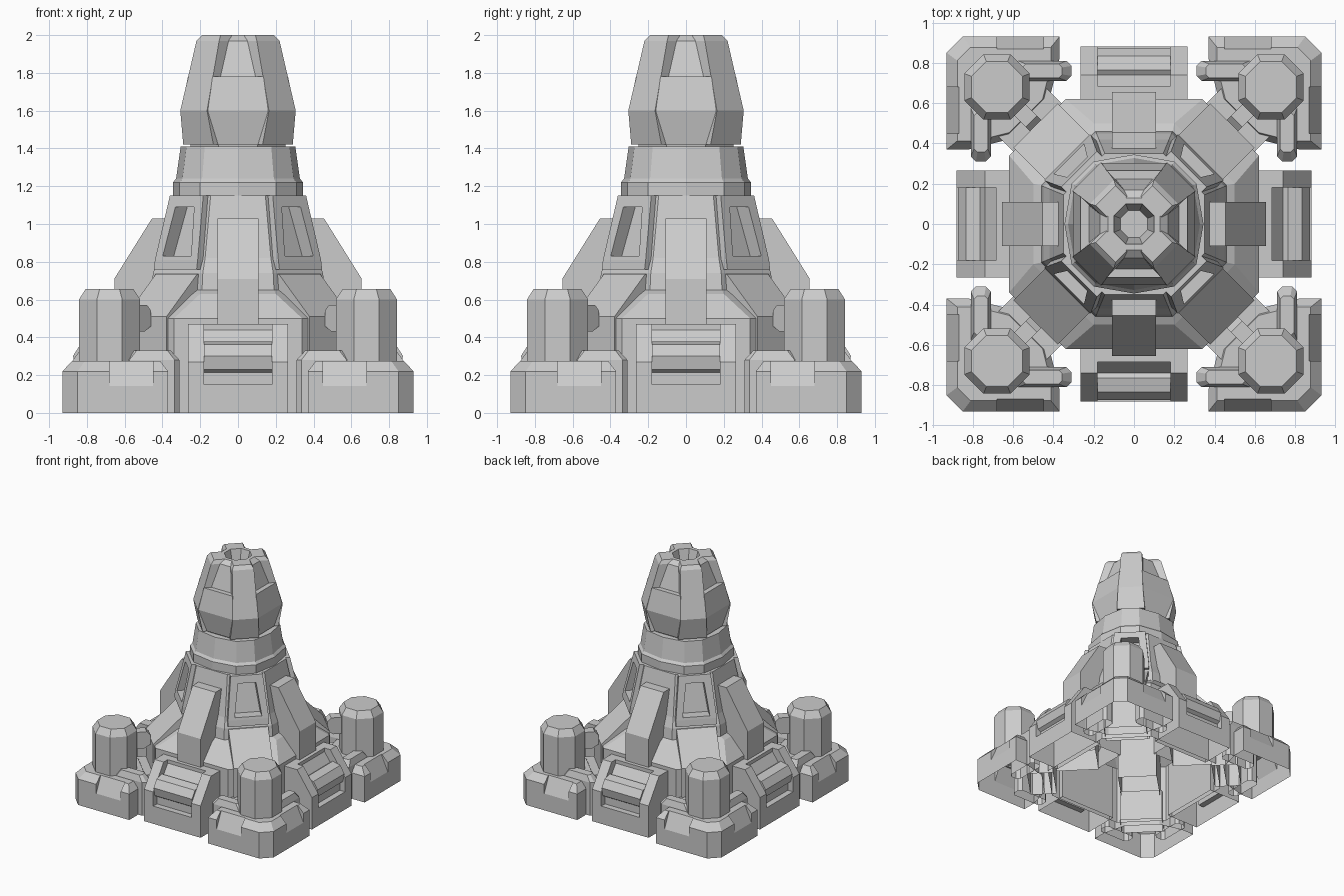
import bpy, bmesh, math
from mathutils import Matrix

if "Cube" in bpy.data.objects:
    bpy.data.objects.remove(bpy.data.objects["Cube"])

QUARTERS = [math.radians(90 * k) for k in range(4)]
DIAGONALS = [a + math.radians(45) for a in QUARTERS]


def loft(rings):
    """Stack of (2D points, z) rings joined by quads, capped."""
    bm = bmesh.new()
    rows = [[bm.verts.new((x, y, z)) for x, y in pts] for pts, z in rings]
    n = len(rows[0])
    for a, b in zip(rows, rows[1:]):
        for i in range(n):
            bm.faces.new((a[i], a[(i + 1) % n], b[(i + 1) % n], b[i]))
    bm.faces.new(rows[0][::-1])
    bm.faces.new(rows[-1])
    return bm


def prism(profile, v0, v1):
    """(radius, z) outline extruded sideways from v0 to v1."""
    bm = bmesh.new()
    a = [bm.verts.new((r, v0, z)) for r, z in profile]
    b = [bm.verts.new((r, v1, z)) for r, z in profile]
    n = len(a)
    for i in range(n):
        bm.faces.new((a[i], a[(i + 1) % n], b[(i + 1) % n], b[i]))
    bm.faces.new(a[::-1])
    bm.faces.new(b)
    return bm


def finish(bm, name, angle=0.0):
    bmesh.ops.recalc_face_normals(bm, faces=bm.faces)
    bm.transform(Matrix.Rotation(angle, 4, 'Z'))
    me = bpy.data.meshes.new(name)
    bm.to_mesh(me)
    bm.free()
    ob = bpy.data.objects.new(name, me)
    bpy.context.collection.objects.link(ob)
    return ob


def cut(ob, cutter):
    mod = ob.modifiers.new("cut", 'BOOLEAN')
    mod.operation = 'DIFFERENCE'
    mod.solver = 'EXACT'
    mod.object = cutter
    dg = bpy.context.evaluated_depsgraph_get()
    me = bpy.data.meshes.new_from_object(ob.evaluated_get(dg))
    ob.modifiers.clear()
    ob.data = me
    bpy.data.objects.remove(cutter)


def open_bottom(ob):
    """Remove the lowest flat face: the model is hollow underneath."""
    bm = bmesh.new()
    bm.from_mesh(ob.data)
    low = min(v.co.z for v in bm.verts)
    faces = [f for f in bm.faces if all(v.co.z < low + 1e-4 for v in f.verts)]
    bmesh.ops.delete(bm, geom=faces, context='FACES')
    bm.to_mesh(ob.data)
    bm.free()


def octagon(a, h=None, cx=0.0, cy=0.0):
    """Octagon with flats facing the axes: apothem a, half side h."""
    h = a * math.tan(math.pi / 8) if h is None else h
    pts = [(a, -h), (a, h), (h, a), (-h, a), (-a, h), (-a, -h), (-h, -a), (h, -a)]
    return [(x + cx, y + cy) for x, y in pts]


def rect(r0, r1, hw):
    return [(r0, -hw), (r1, -hw), (r1, hw), (r0, hw)]


def scaled(pts, c, s):
    return [(c[0] + (x - c[0]) * s, c[1] + (y - c[1]) * s) for x, y in pts]


def collar(r):
    """Twelve-sided ring with a crease on each axis."""
    out = []
    for a in QUARTERS:
        c, s = math.cos(a), math.sin(a)
        for u, v in ((.31, -.2), (.345, 0), (.31, .2)):
            out.append(((u * c - v * s) * r, (u * s + v * c) * r))
    return out


def window_cutter(a):
    return finish(loft([(rect(.375, .6, .106), .83), (rect(.31, .6, .07), 1.09)]),
                  "window_cutter", a)


# Central body
body = finish(loft([(octagon(.62, .34), 0), (octagon(.62, .34), .5), (octagon(.5, .2), .63),
                    (octagon(.46), .65), (octagon(.45), .74), (octagon(.42), .82),
                    (octagon(.35), 1.15)]), "central_body")
for a in DIAGONALS:
    cut(body, window_cutter(a))
open_bottom(body)

finish(loft([(collar(1), 1.15), (collar(1), 1.22), (collar(.95), 1.24),
             (collar(.88), 1.41)]), "collar")

# Head core with a hollow mouth
finish(loft([(octagon(.25), 1.40), (octagon(.275), 1.6), (octagon(.17), 1.97),
             (octagon(.13), 2.0), (octagon(.1), 2.0), (octagon(.068), 1.86)]), "head_core")

for a in DIAGONALS:
    # Armour plates on the head
    finish(loft([(rect(.18, .297, .113), 1.42), (rect(.2, .332, .1), 1.6),
                 (rect(.12, .226, .085), 1.97), (rect(.12, .2, .07), 2.0)]), "head_plate", a)

    # Recessed window panels
    panel = finish(loft([(rect(.3, .47, .16), .76), (rect(.3, .462, .16), .81),
                         (rect(.25, .385, .125), 1.15)]), "window_panel", a)
    cut(panel, window_cutter(a))

    # Sloped buttress, stub on the corner tank, floor between pad and body
    open_bottom(finish(prism([(.3, .2), (.69, .2), (.69, .51), (.46, .735), (.3, .735)],
                             -.155, .155), "diagonal_buttress", a))
    finish(prism([(.69, .46), (.69, .54), (.72, .57), (.86, .57), (.86, .43), (.74, .43)],
                 -.04, .04), "tank_stub", a)
    open_bottom(finish(prism([(.64, 0), (.85, 0), (.85, .265), (.64, .265)], -.17, .17),
                       "pad_floor", a))

for a in QUARTERS:
    # Head band on each axis
    finish(loft([(rect(.15, .265, .12), 1.42), (rect(.15, .302, .16), 1.6),
                 (rect(.15, .265, .135), 1.78)]), "head_band", a)

    # Tall fin
    open_bottom(finish(prism([(.3, .4), (.655, .4), (.655, .71), (.455, 1.03), (.3, 1.03)],
                             -.108, .108), "side_fin", a))

    # Side block with a recess and a roller in it
    block = finish(prism([(.58, 0), (.88, 0), (.88, .27), (.74, .47), (.58, .47)], -.265, .265),
                   "side_block", a)
    cut(block, finish(prism([(.95, .15), (.83, .15), (.83, .24), (.685, .44), (.685, .5),
                             (.95, .5)], -.18, .18), "recess_cutter", a))
    open_bottom(block)
    roller = [(.78 + .095 * math.cos(math.radians(45 * i + 10)),
               .285 + .095 * math.sin(math.radians(45 * i + 10))) for i in range(8)]
    finish(prism(roller, -.18, .18), "roller", a)

    # Corner pad with sloped notches
    plan = [(.93, .37), (.93, .85), (.85, .93), (.37, .93),
            (.37, .82), (.42, .62), (.62, .42), (.82, .37)]
    pad = finish(loft([(plan, 0), (plan, .22), (scaled(plan, (.62, .62), .83), .275)]),
                 "corner_pad", a)
    notch = [(.931, .14), (.98, .14), (.98, .3), (.857, .3)]
    cut(pad, finish(prism(notch, .45, .68), "notch_cutter", a))
    cut(pad, finish(prism(notch, -.68, -.45), "notch_cutter", a + math.pi / 2))
    open_bottom(pad)

    # Rounded arms leaving the pad, one along each side
    arm = [(.31, .735), (.335, .71), (.575, .71), (.6, .735),
           (.6, .785), (.575, .81), (.335, .81), (.31, .785)]
    for flip in (False, True):
        pts = [(y, x) for x, y in arm] if flip else arm
        c = (.76, .455) if flip else (.455, .76)
        open_bottom(finish(loft([(pts, 0), (pts, .28), (scaled(pts, c, .68), .33)]),
                           "pad_arm", a))

    # Octagonal corner tank
    open_bottom(finish(loft([(octagon(.162, None, .68, .68), .26),
                             (octagon(.162, None, .68, .68), .6),
                             (octagon(.127, None, .68, .68), .655)]), "corner_tank", a))
